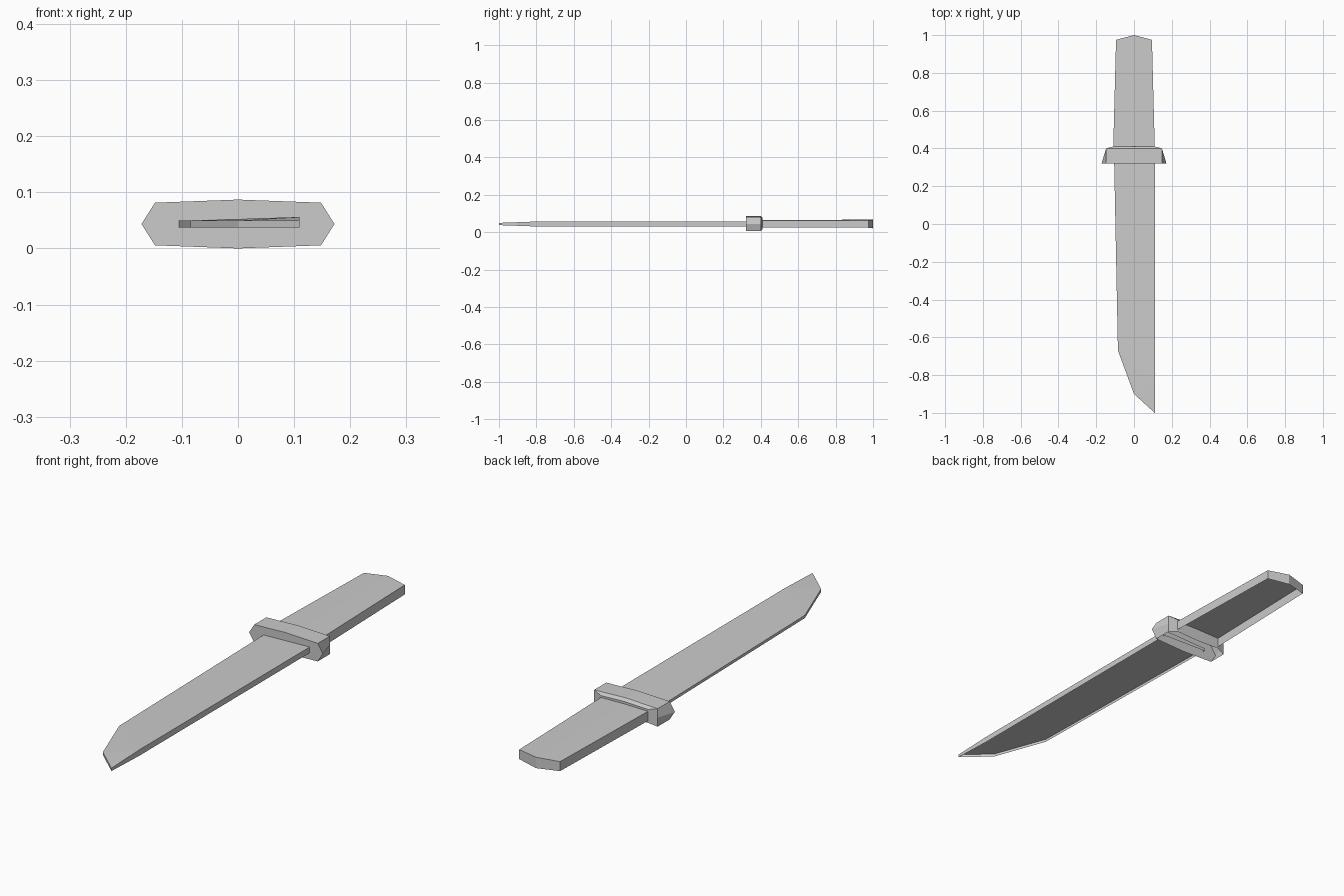
import bpy, bmesh

cube = bpy.data.objects.get("Cube")
if cube:
    bpy.data.objects.remove(cube)

steel = bpy.data.materials.new("plain_grey")
steel.use_nodes = True
grey = (0.6, 0.6, 0.6, 1)
steel.diffuse_color = grey
steel.node_tree.nodes["Principled BSDF"].inputs["Base Color"].default_value = grey

MID = 0.0435  # height of the middle plane


def finish(name, bm):
    bmesh.ops.recalc_face_normals(bm, faces=bm.faces)
    mesh = bpy.data.meshes.new(name)
    bm.to_mesh(mesh)
    bm.free()
    mesh.materials.append(steel)
    obj = bpy.data.objects.new(name, mesh)
    bpy.context.collection.objects.link(obj)


def slab(name, outline, top_faces):
    """Walls around an (x, y, half thickness) outline, topped; the underside is hollow."""
    bm = bmesh.new()
    top = [bm.verts.new((x, y, MID + h)) for x, y, h in outline]
    low = [bm.verts.new((x, y, MID - h)) for x, y, h in outline]
    for i in range(len(outline)):
        j = (i + 1) % len(outline)
        bm.faces.new((top[i], top[j], low[j], low[i]))
    for face in top_faces:
        bm.faces.new([top[i] for i in face])
    finish(name, bm)


# Blade: thick spine on the left, thin cutting edge, angled tip
slab("blade",
     [(0.11, 0.33, 0.0125), (-0.105, 0.33, 0.006), (-0.085, -0.67, 0.006),
      (0, -0.9, 0.006), (0.11, -1, 0.006), (0.11, -0.82, 0.0125)],
     [(0, 1, 2, 5), (2, 3, 5), (3, 4, 5)])

# Handle: tapers to a shallow pointed butt
slab("handle",
     [(0.11, 0.40, 0.02), (0, 0.40, 0.022), (-0.11, 0.40, 0.02),
      (-0.095, 0.975, 0.02), (0, 1, 0.023), (0.095, 0.975, 0.02)],
     [(0, 1, 4, 5), (1, 2, 3, 4)])

# Guard: eight-sided rings along y, widest at the front, chamfered at the back
bm = bmesh.new()
rings = []
for y, tip, corner, corner_h, mid_h in [(0.32, 0.172, 0.148, 0.038, 0.0435),
                                        (0.40, 0.148, 0.148, 0.038, 0.0435),
                                        (0.41, 0.11, 0.11, 0.028, 0.032)]:
    section = [(tip, 0), (corner, corner_h), (0, mid_h), (-corner, corner_h),
               (-tip, 0), (-corner, -corner_h), (0, -mid_h), (corner, -corner_h)]
    rings.append([bm.verts.new((x, y, MID + z)) for x, z in section])
for a, b in zip(rings, rings[1:]):
    for i in range(8):
        if i not in (5, 6):  # hollow underside
            j = (i + 1) % 8
            bm.faces.new((a[i], a[j], b[j], b[i]))
bm.faces.new(rings[0])
bm.faces.new(rings[-1])
finish("guard", bm)
